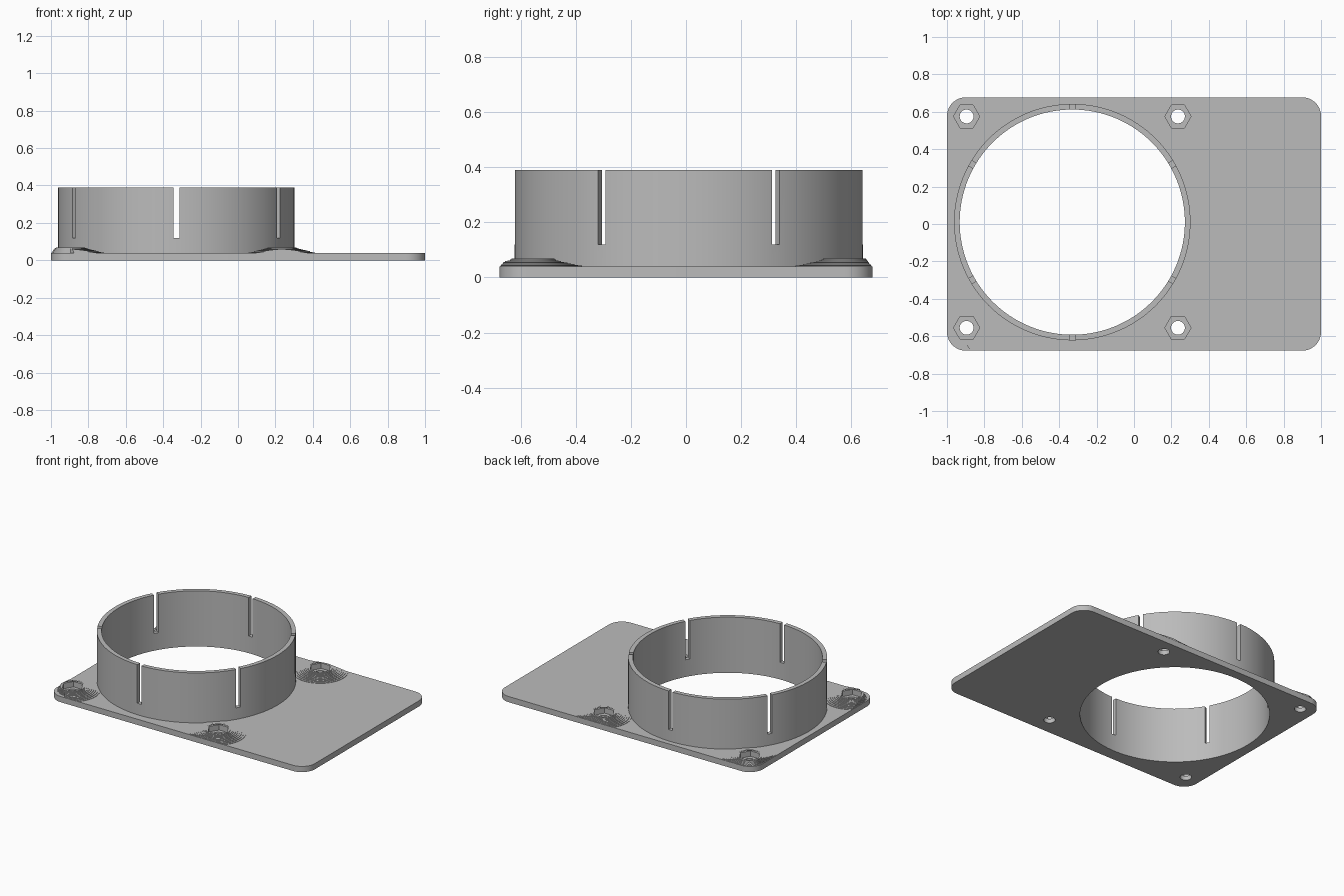
import bpy, bmesh
from math import sin, cos, pi, radians

cube = bpy.data.objects.get("Cube")
if cube:
    bpy.data.objects.remove(cube)

PLATE_TOP = 0.04
RING_X, RING_Y = -0.33, 0.01
OUTER, INNER, RING_TOP = 0.632, 0.602, 0.39
HALF_Y = 0.677
CORNER = 0.1

grey = bpy.data.materials.new("grey plastic")
grey.use_nodes = True
grey.diffuse_color = (0.5, 0.5, 0.5, 1)
grey.node_tree.nodes["Principled BSDF"].inputs["Base Color"].default_value = (0.5, 0.5, 0.5, 1)


def loft(name, loops):
    """Closed solid through a stack of equal-length point loops."""
    bm = bmesh.new()
    rows = [[bm.verts.new(p) for p in loop] for loop in loops]
    n = len(rows[0])
    for a, b in zip(rows, rows[1:]):
        for i in range(n):
            j = (i + 1) % n
            bm.faces.new((a[i], a[j], b[j], b[i]))
    bm.faces.new(rows[0][::-1])
    bm.faces.new(rows[-1])
    bmesh.ops.recalc_face_normals(bm, faces=bm.faces)
    mesh = bpy.data.meshes.new(name)
    bm.to_mesh(mesh)
    bm.free()
    mesh.materials.append(grey)
    ob = bpy.data.objects.new(name, mesh)
    bpy.context.collection.objects.link(ob)
    return ob


def prism(name, x, y, r, z0, z1, sides):
    angles = [2 * pi * i / sides for i in range(sides)]
    return loft(name, [[(x + r * cos(a), y + r * sin(a), z) for a in angles]
                       for z in (z0, z1)])


def cut(target, cutters):
    """Subtract the cutters from the target, then discard them."""
    bpy.context.view_layer.objects.active = target
    for c in cutters:
        c.hide_render = True
        mod = target.modifiers.new("cut", "BOOLEAN")
        mod.operation = "DIFFERENCE"
        mod.solver = "EXACT"
        mod.object = c
        bpy.ops.object.modifier_apply(modifier=mod.name)
        bpy.data.objects.remove(c)


def fastener_cutters(x, y):
    return [prism("hole_cutter", x, y, 0.037, -0.1, 0.2, 32),
            prism("nut_cutter", x, y, 0.07, 0.03, 0.2, 6)]


def smooth(ob):
    bpy.ops.object.select_all(action="DESELECT")
    ob.select_set(True)
    bpy.context.view_layer.objects.active = ob
    bpy.ops.object.shade_smooth_by_angle(angle=radians(30))


fasteners = [(x, y) for x in (-0.895, 0.235) for y in (-0.555, 0.575)]

# Base plate with rounded corners, duct opening and fastener holes
outline = []
for k, (sx, sy) in enumerate([(1, 1), (-1, 1), (-1, -1), (1, -1)]):
    for i in range(13):
        a = (k + i / 12) * pi / 2
        outline.append((sx * (1 - CORNER) + CORNER * cos(a),
                        sy * (HALF_Y - CORNER) + CORNER * sin(a)))
plate = loft("base_plate", [[(x, y, z) for x, y in outline] for z in (0, PLATE_TOP)])
cut(plate, [prism("bore_cutter", RING_X, RING_Y, INNER, -0.1, 0.2, 128)])
for x, y in fasteners:
    cut(plate, fastener_cutters(x, y))
smooth(plate)

# Duct collar with three pairs of opposed slots
collar = prism("duct_collar", RING_X, RING_Y, OUTER, PLATE_TOP, RING_TOP, 128)
cutters = [prism("bore_cutter", RING_X, RING_Y, INNER, -0.1, 0.6, 128)]
for deg in (30, 90, 150):
    a = radians(deg)
    corners = [(u * cos(a) - v * sin(a) + RING_X, u * sin(a) + v * cos(a) + RING_Y)
               for u, v in ((-1, -0.016), (1, -0.016), (1, 0.016), (-1, 0.016))]
    cutters.append(loft("slot_cutter", [[(x, y, z) for x, y in corners] for z in (0.12, 0.6)]))
cut(collar, cutters)
smooth(collar)


# Finely terraced mounds around the nut pockets, trimmed to the plate outline
def mound_loop(cx, cy, r, inset, z):
    points = []
    for i in range(64):
        a = 2 * pi * i / 64
        dx, dy = cos(a), sin(a)
        at_corner = cx < -0.5 and dx <= 0 and dy * cy >= 0
        rr = min(r, CORNER - inset) if at_corner else r
        x = max(cx + rr * dx, -1 + inset)
        y = max(min(cy + rr * dy, HALF_Y - inset), inset - HALF_Y)
        points.append((x, y, z))
    return points


STEPS = 10
for n, (cx, cy) in enumerate(fasteners):
    loops = []
    for s in range(STEPS):
        t = s / (STEPS - 1)
        r = 0.078 + 0.1 * (1 - t) ** 1.3
        inset = 0.004 + 0.018 * t
        z0 = 0.035 if s == 0 else PLATE_TOP + 0.028 * s / STEPS
        z1 = PLATE_TOP + 0.028 * (s + 1) / STEPS
        loops += [mound_loop(cx, cy, r, inset, z) for z in (z0, z1)]
    mound = loft(f"nut_mound_{n + 1}", loops)
    cut(mound, fastener_cutters(cx, cy))
    smooth(mound)
